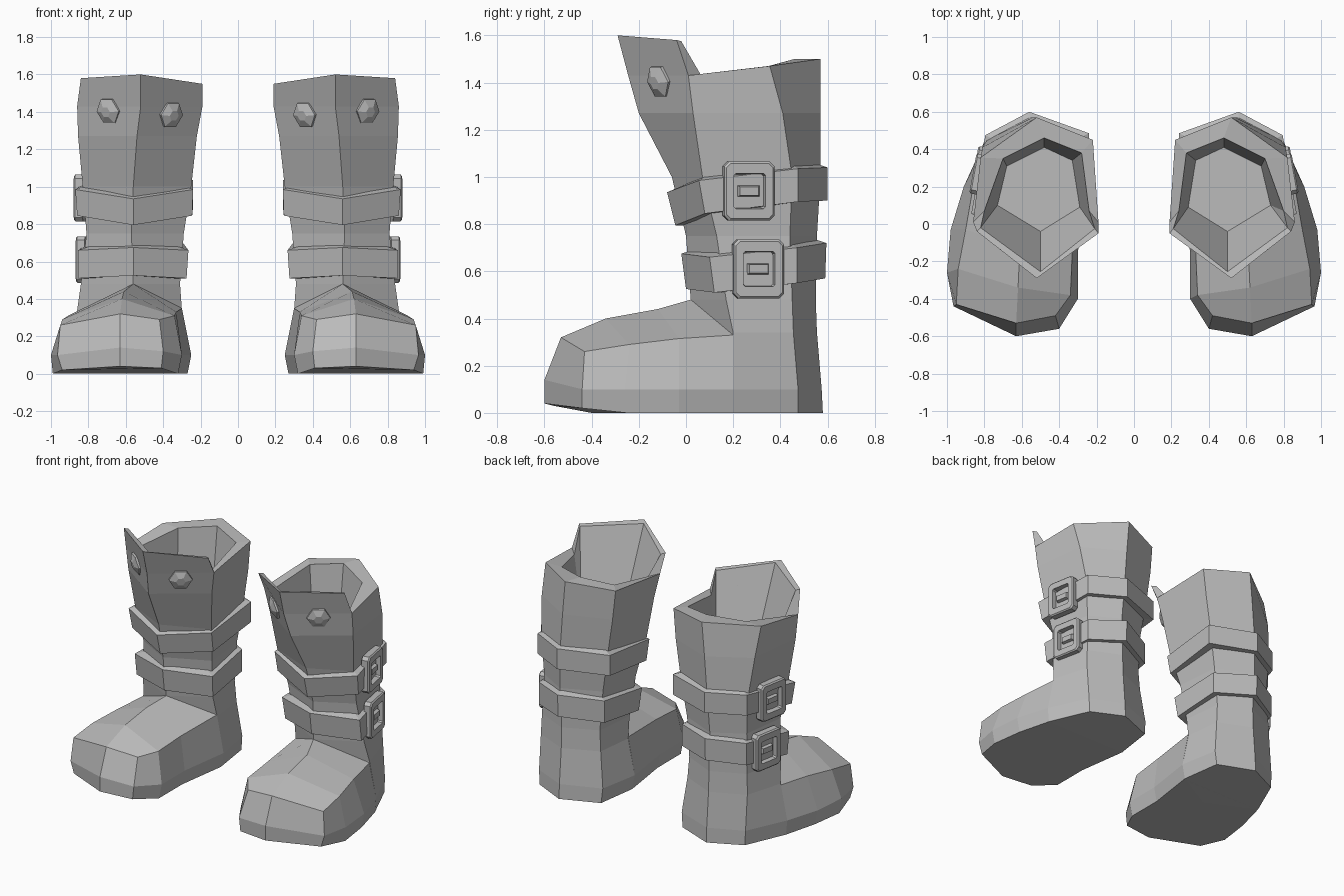
import bpy, bmesh, math
from mathutils import Vector

cube = bpy.data.objects.get("Cube")
if cube:
    bpy.data.objects.remove(cube, do_unlink=True)

grey = bpy.data.materials.new("plain_grey")
grey.use_nodes = True
colour = (0.5, 0.5, 0.5, 1)
grey.diffuse_color = colour
grey.node_tree.nodes["Principled BSDF"].inputs["Base Color"].default_value = colour


def make(name, verts, faces):
    """Make the part for the left boot and mirror it for the right boot."""
    for side, sign in (("left", 1), ("right", -1)):
        bm = bmesh.new()
        points = [bm.verts.new((sign * v[0], v[1], v[2])) for v in verts]
        for face in faces:
            bm.faces.new([points[i] for i in face])
        bmesh.ops.recalc_face_normals(bm, faces=bm.faces)
        mesh = bpy.data.meshes.new(side + "_" + name)
        bm.to_mesh(mesh)
        bm.free()
        mesh.materials.append(grey)
        obj = bpy.data.objects.new(side + "_" + name, mesh)
        bpy.context.collection.objects.link(obj)


def strips(rows, cols, wrap_rows=False, wrap_cols=True):
    """Quads joining a grid of points, stored row after row."""
    faces = []
    for r in range(rows if wrap_rows else rows - 1):
        for c in range(cols if wrap_cols else cols - 1):
            r2, c2 = (r + 1) % rows, (c + 1) % cols
            faces.append((r * cols + c, r * cols + c2, r2 * cols + c2, r2 * cols + c))
    return faces


def hexagon(x_in, x_out, x_mid, y_front, y_side, back_out, back_in, y_back, z):
    """Six-sided ring: front, front outer, back outer, back, back inner, front inner."""
    z_front, z_side, z_bside, z_back = z
    return [(x_mid, y_front, z_front), (x_out, y_side, z_side), (*back_out, z_bside),
            (x_mid, y_back, z_back), (*back_in, z_bside), (x_in, y_side, z_side)]


# Foot: three outlines running from the outer ankle round the toe to the inner ankle
sole = [(.9, .2, 0), (.96, -.03, 0), (.99, -.25, 0), (.94, -.44, .02), (.63, -.6, .04),
        (.41, -.56, .03), (.32, -.4, 0), (.32, -.15, 0), (.27, .2, 0)]
welt = [(.91, .2, .1), (.98, -.03, .1), (1, -.26, .1), (.965, -.44, .1), (.63, -.6, .14),
        (.4, -.56, .12), (.3, -.4, .1), (.3, -.15, .1), (.25, .2, .1)]
upper = [(.86, .2, .33), (.9, -.03, .315), (.94, -.24, .29), (.95, -.43, .26), (.63, -.53, .32),
         (.42, -.49, .29), (.34, -.38, .31), (.33, -.15, .33), (.3, .2, .35)]
ridge = [(.62, -.34, .4), (.61, -.12, .44), (.56, .02, .48)]
n = len(sole)
up, rd = 2 * n, 3 * n
faces = strips(3, n, wrap_cols=False)
faces += [(up + 3, up + 4, rd, up + 2), (up + 4, up + 5, up + 6, rd)]
for i in range(2):
    faces.append((up + 2 - i, rd + i, rd + i + 1, up + 1 - i))
    faces.append((up + 6 + i, up + 7 + i, rd + i + 1, rd + i))
faces.append(tuple(range(n)))
faces.append((0, n, up, rd + 2, up + 8, n + 8, 8))
make("foot", sole + welt + upper + ridge, faces)

# Shaft: stacked hexagons, hollow at the top, with a raised front flap
levels = [(.27, .9, .56, .04, .2, (.78, .475), (.31, .48), .58, 0),
          (.25, .91, .56, .04, .2, (.785, .475), (.3, .475), .575, .1),
          (.3, .86, .56, .04, .2, (.785, .455), (.33, .455), .555, .34),
          (.31, .84, .56, .02, .17, (.78, .45), (.34, .45), .55, .48),
          (.29, .81, .57, 0, .13, (.77, .44), (.32, .445), .555, .75),
          (.25, .83, .56, -.06, .07, (.785, .45), (.28, .455), .57, 1),
          (.22, .855, .54, -.2, .03, (.81, .41), (.24, .455), .57, 1.27)]
verts = []
for level in levels:
    verts += hexagon(*level[:-1], [level[-1]] * 4)
rim = hexagon(.19, .86, .52, -.245, .01, (.82, .355), (.22, .45), .57, (1.43, 1.43, 1.47, 1.5))
verts += rim
rows = len(levels) + 1
faces = strips(rows, 6) + [tuple(range(6))]
r0 = 6 * (rows - 1)
lip, floor, top, top_in = r0 + 6, r0 + 11, r0 + 17, r0 + 20
# inner lip runs front outer to front inner
verts += [(.8, .07, 1.42), (.7, .35, 1.47), (.48, .46, 1.5), (.28, .38, 1.47), (.24, .07, 1.42)]
pit = 1.08
verts += [(.5, -.04, pit), (.73, .1, pit), (.68, .31, pit), (.48, .41, pit),
          (.33, .34, pit), (.29, .09, pit)]
flap_top = [(.52, -.29, 1.6), (.84, -.04, 1.58), (.19, -.05, 1.55)]
verts += flap_top
verts += [(.5, -.255, 1.59), (.82, -.02, 1.575), (.21, -.025, 1.545)]
for i in range(4):
    faces.append((r0 + 1 + i, r0 + 2 + i, lip + i + 1, lip + i))
    faces.append((lip + i, lip + i + 1, floor + 2 + i, floor + 1 + i))
faces.append(tuple(range(floor, floor + 6)))
for col, k, edge in ((1, 1, 0), (5, 2, 4)):
    faces += [(r0, r0 + col, top + k, top),
              (top, top + k, top_in + k, top_in),
              (top_in, top_in + k, floor + col, floor),
              (top_in + k, lip + edge, floor + col),
              (r0 + col, top + k, top_in + k, lip + edge)]
make("shaft", verts, faces)


# Belts: hexagonal bands wrapped around the shaft
def belt(name, low, high, back_out, back_in, z, height):
    def ring(size, inset, lift):
        a, b, c, f, side, back = size
        half = inset / 2
        return hexagon(a + inset, b - inset, c, f + inset, side + half,
                       (back_out[0] - inset, back_out[1] - half),
                       (back_in[0] + inset, back_in[1] - half),
                       back - inset, [h + lift for h in z])
    make(name, ring(low, .06, 0) + ring(low, 0, 0) + ring(high, 0, height)
         + ring(high, .06, height + .02), strips(4, 6, wrap_rows=True))


belt("upper_belt", (.245, .86, .56, -.045, .08, .6), (.24, .87, .56, -.08, .055, .6),
     (.795, .475), (.24, .485), (.795, .845, .895, .9), .14)
belt("lower_belt", (.275, .855, .56, 0, .12, .59), (.265, .855, .56, -.02, .1, .595),
     (.79, .47), (.295, .465), (.525, .51, .55, .57), .15)


# Buckles: flat chamfered frames with a small pin on the outer side
def buckle(name, centre):
    out = Vector((1, .18, 0)).normalized()
    along = Vector((-.18, 1, 0)).normalized()
    height = Vector((0, 0, 1))

    def place(u, v, w):
        return Vector(centre) + along * u + height * v + out * w

    def ring(a, b, cut, w):
        corners = [(a, b - cut), (a - cut, b), (cut - a, b), (-a, b - cut),
                   (-a, cut - b), (cut - a, -b), (a - cut, -b), (a, cut - b)]
        return [place(u, v, w) for u, v in corners]

    make(name + "_frame", ring(.108, .125, .02, -.02) + ring(.108, .125, .02, .022)
         + ring(.1, .117, .018, .03) + ring(.067, .075, .008, .03)
         + ring(.062, .07, .008, -.02), strips(5, 8, wrap_rows=True))
    pin = [place(s * a, t * b, w) for a, b, w in ((.052, .028, -.02), (.04, .018, .02))
           for s, t in ((1, 1), (-1, 1), (-1, -1), (1, -1))]
    make(name + "_pin", pin, strips(2, 4) + [(0, 1, 2, 3), (4, 5, 6, 7)])


buckle("upper_buckle", (.832, .265, .94))
buckle("lower_buckle", (.821, .305, .61))


# Studs: six-sided domes sitting on both flap faces
def stud(name, corner, x, z):
    peak, side = Vector(rim[0]), Vector(rim[corner])
    across = (side - peak).normalized()
    rise = Vector(flap_top[0]) - peak
    out = across.cross(rise).normalized()
    if out.y > 0:
        out = -out
    up_dir = out.cross(across)
    t = (x - peak.x) / (side.x - peak.x)
    centre = peak.lerp(side, t) + rise * ((z - peak.z) / rise.z)
    points = []
    for radius, w in ((.074, -.02), (.074, .012), (.03, .032)):
        for k in range(6):
            a = k * math.tau / 6
            points.append(centre + across * radius * math.cos(a)
                          + up_dir * radius * math.sin(a) + out * w)
    make(name, points, strips(3, 6) + [tuple(range(6)), tuple(range(12, 18))])


stud("outer_stud", 1, .69, 1.405)
stud("inner_stud", 5, .36, 1.385)
